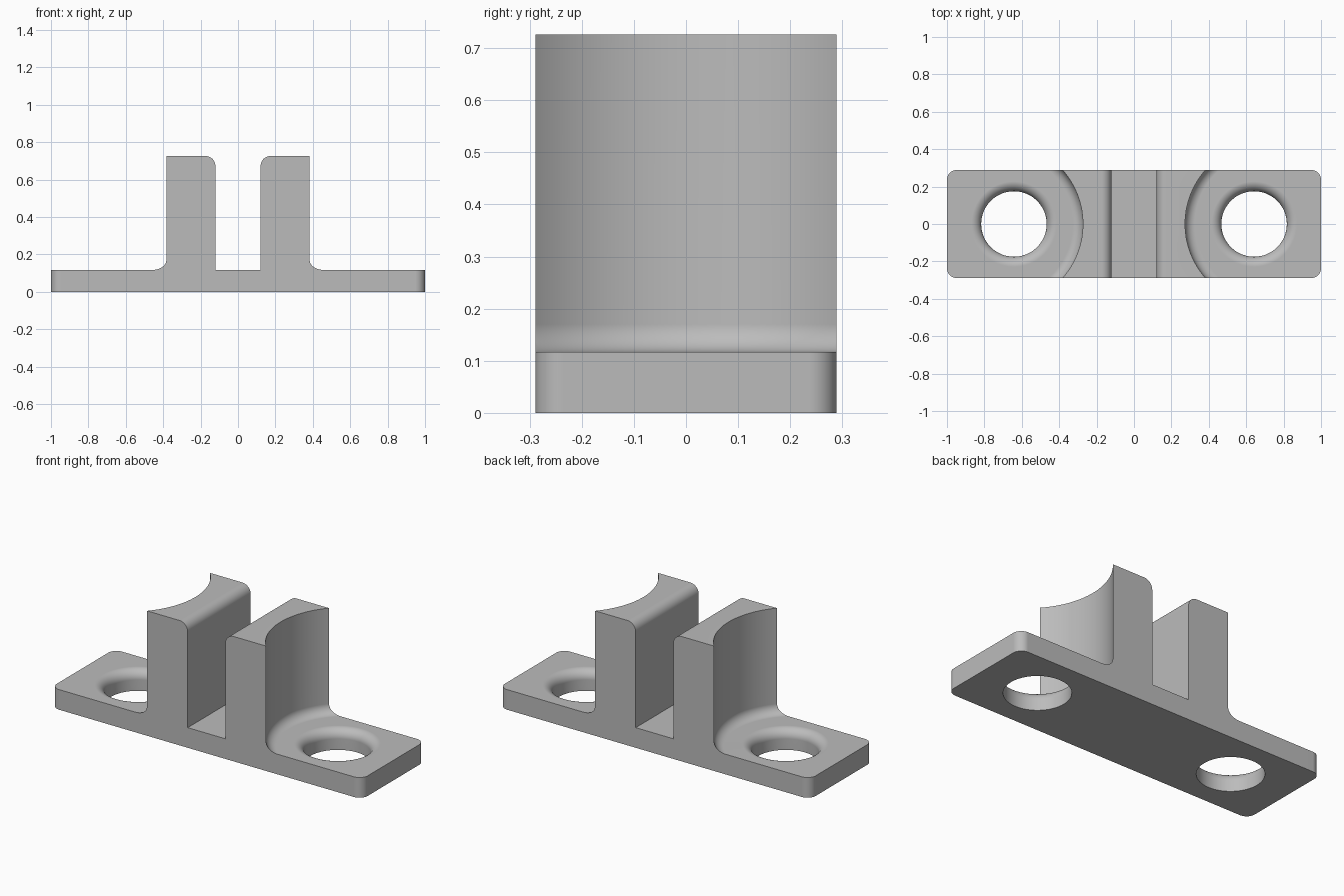
import bpy
import bmesh
from math import cos, sin, pi

cube = bpy.data.objects.get("Cube")
if cube:
    bpy.data.objects.remove(cube, do_unlink=True)

WIDTH, DEPTH, HEIGHT = 2.0, 0.578, 0.726
BASE = 0.117       # thickness of the foot plate
FILLET = 0.053     # shared rounding radius
SLOT = 0.121       # half width of the centre slot
HOLE_X, HOLE_R = 0.642, 0.175
RELIEF_X, RELIEF_R = 0.708, 0.435

grey = bpy.data.materials.new("plain grey")
grey.use_nodes = True
colour = (0.5, 0.5, 0.5, 1)
grey.diffuse_color = colour
grey.node_tree.nodes["Principled BSDF"].inputs["Base Color"].default_value = colour


def arc(cx, cz, start, end, steps=10):
    """Points of a rounding arc, angles in quarter turns."""
    angles = [(start + (end - start) * i / steps) * pi / 2 for i in range(steps + 1)]
    return [(cx + FILLET * cos(a), cz + FILLET * sin(a)) for a in angles]


def make_object(name, bm):
    bmesh.ops.recalc_face_normals(bm, faces=bm.faces)
    mesh = bpy.data.meshes.new(name)
    bm.to_mesh(mesh)
    bm.free()
    mesh.materials.append(grey)
    obj = bpy.data.objects.new(name, mesh)
    bpy.context.collection.objects.link(obj)
    return obj


def lathe(name, profile, cx, side, stretch=0.0, segments=96):
    """Revolve (radius, z) points; the outer half can be pulled outwards."""
    bm = bmesh.new()
    rings = []
    for r, z in profile:
        ring = []
        for i in range(segments):
            a = 2 * pi * (i + 0.5) / segments
            x = cx + r * cos(a) + (stretch if cos(a) > 0 else 0)
            ring.append(bm.verts.new((side * x, r * sin(a), z)))
        rings.append(ring)
    for low, high in zip(rings, rings[1:]):
        for i in range(segments):
            j = (i + 1) % segments
            bm.faces.new((low[i], low[j], high[j], high[i]))
    bm.faces.new(rings[0])
    bm.faces.new(rings[-1])
    return make_object(name, bm)


def prism(name, outline):
    """Extrude an (x, z) outline right through the depth."""
    bm = bmesh.new()
    face = bm.faces.new([bm.verts.new((x, -DEPTH, z)) for x, z in outline])
    new = bmesh.ops.extrude_face_region(bm, geom=[face])["geom"]
    moved = [v for v in new if isinstance(v, bmesh.types.BMVert)]
    bmesh.ops.translate(bm, verts=moved, vec=(0, 2 * DEPTH, 0))
    return make_object(name, bm)


# Solid block with rounded upright corners
bm = bmesh.new()
bmesh.ops.create_cube(bm, size=1)
for v in bm.verts:
    v.co = (v.co.x * WIDTH, v.co.y * DEPTH, (v.co.z + 0.5) * HEIGHT)
upright = [e for e in bm.edges if abs(e.verts[0].co.z - e.verts[1].co.z) > 0.1]
bmesh.ops.bevel(bm, geom=upright, offset=FILLET, segments=10, profile=0.5,
                affect='EDGES')
bracket = make_object("bracket", bm)

# Centre slot with rounded upper lips
right_lip = arc(SLOT + FILLET, HEIGHT - FILLET, 2, 1)
half = [(SLOT, BASE)] + right_lip + [(SLOT + FILLET, 1)]
slot = prism("slot_cutter", half + [(-x, z) for x, z in reversed(half)])
cutters = [slot]

# Curved reliefs with filleted floors, and screw holes with rounded rims
relief = arc(RELIEF_R - FILLET, BASE + FILLET, -1, 0) + [(RELIEF_R, 1)]
rim = [(HOLE_R, -0.1)] + arc(HOLE_R + FILLET, BASE - FILLET, 2, 1)
rim.append((HOLE_R + FILLET, BASE + 0.1))
for side in (1, -1):
    cutters.append(lathe("relief_cutter", relief, RELIEF_X, side, stretch=0.5))
    cutters.append(lathe("hole_cutter", rim, HOLE_X, side))

bpy.ops.object.select_all(action='DESELECT')
bracket.select_set(True)
bpy.context.view_layer.objects.active = bracket
for cutter in cutters:
    cutter.hide_render = True
    mod = bracket.modifiers.new("cut", 'BOOLEAN')
    mod.operation = 'DIFFERENCE'
    mod.solver = 'EXACT'
    mod.object = cutter
    bpy.ops.object.modifier_apply(modifier=mod.name)
    bpy.data.objects.remove(cutter, do_unlink=True)

# Smooth roundings, flat planes
bpy.ops.object.shade_smooth_by_angle(angle=pi / 6)
weighted = bracket.modifiers.new("even shading", 'WEIGHTED_NORMAL')
weighted.keep_sharp = True
